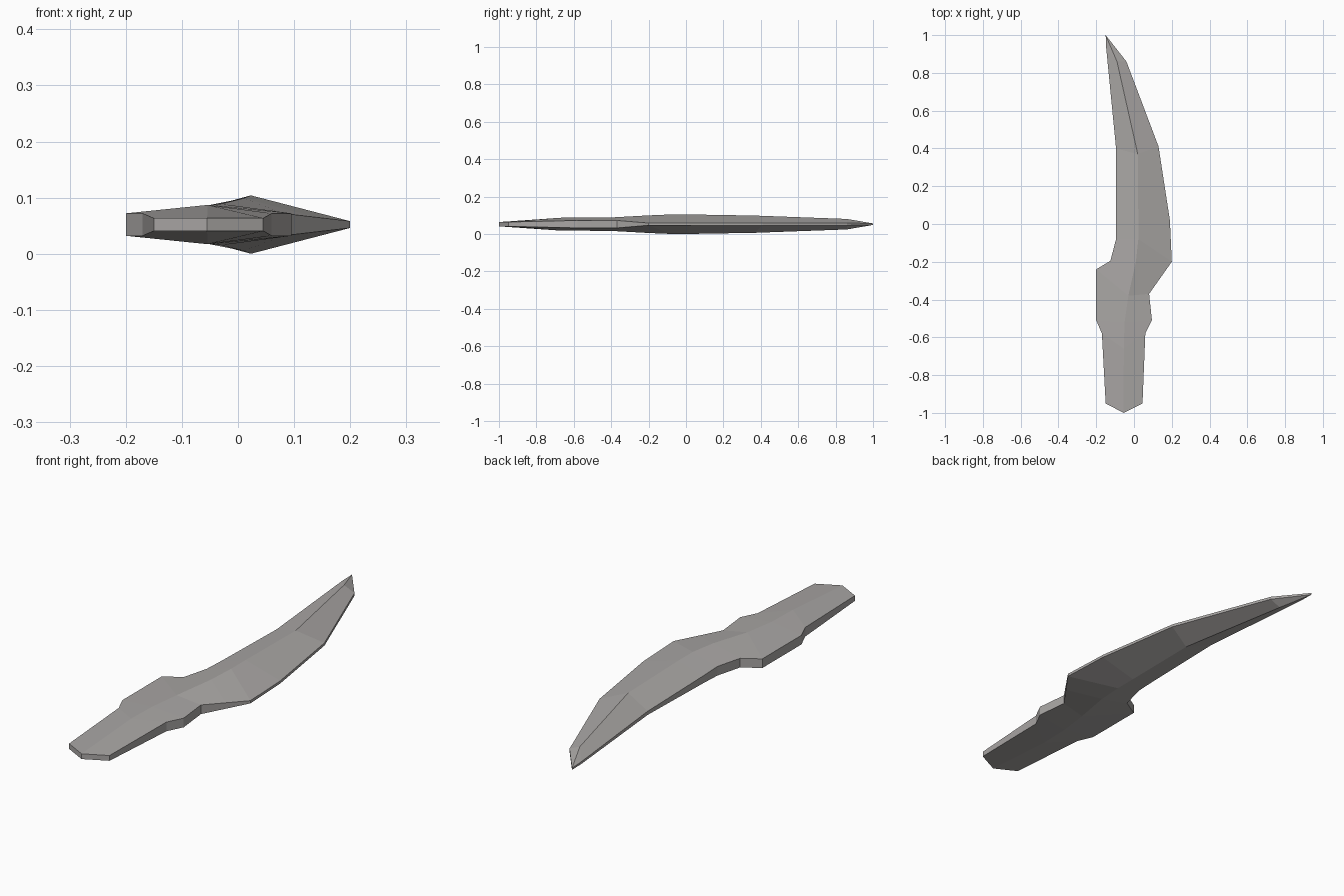
import bpy, bmesh

if "Cube" in bpy.data.objects:
    bpy.data.objects.remove(bpy.data.objects["Cube"])

MID_Z = 0.055

# Stations from blade tip to pommel: (x, y, half thickness) of
# the left rim, the central ridge and the right rim
TIP = (-0.15, 1.0, 0.004)
STATIONS = [
    ((-0.147, 0.93, 0.005), (-0.09, 0.86, 0.028), (-0.04, 0.86, 0.006)),
    ((-0.095, 0.40, 0.008), (0.02, 0.37, 0.046), (0.13, 0.41, 0.006)),
    ((-0.095, 0.02, 0.016), (0.023, 0.02, 0.052), (0.19, 0.02, 0.006)),
    ((-0.095, -0.08, 0.02), (0.023, -0.08, 0.052), (0.2, -0.2, 0.006)),
    ((-0.125, -0.195, 0.02), (0.01, -0.2, 0.047), (0.14, -0.285, 0.013)),
    ((-0.2, -0.24, 0.02), (-0.03, -0.38, 0.037), (0.08, -0.37, 0.02)),
    ((-0.2, -0.51, 0.02), (-0.05, -0.52, 0.035), (0.095, -0.51, 0.02)),
    ((-0.17, -0.58, 0.02), (-0.054, -0.66, 0.035), (0.06, -0.58, 0.02)),
    ((-0.15, -0.95, 0.0115), (-0.055, -1.0, 0.0115), (0.045, -0.95, 0.0115)),
]

steel = bpy.data.materials.new("warm grey")
steel.diffuse_color = (0.40, 0.385, 0.375, 1)
steel.use_nodes = True
steel.node_tree.nodes["Principled BSDF"].inputs["Base Color"].default_value = steel.diffuse_color

bm = bmesh.new()


def pair(p):
    """Upper and lower vertex of one outline or ridge point."""
    return [bm.verts.new((p[0], p[1], MID_Z + s * p[2])) for s in (1, -1)]


tip = pair(TIP)
rows = [[pair(p) for p in row] for row in STATIONS]

# Blade point
first = rows[0]
for side in (0, 1):
    for i in (0, 1):
        bm.faces.new((tip[side], first[i][side], first[i + 1][side]))
for i in (0, 2):
    bm.faces.new((tip[0], tip[1], first[i][1], first[i][0]))

# Ridged top and bottom, with the narrow rims
for a, b in zip(rows, rows[1:]):
    for side in (0, 1):
        for i in (0, 1):
            bm.faces.new((a[i][side], b[i][side], b[i + 1][side], a[i + 1][side]))
    for i in (0, 2):
        bm.faces.new((a[i][0], a[i][1], b[i][1], b[i][0]))

# Pointed pommel end
end = rows[-1]
for i in (0, 1):
    bm.faces.new((end[i][0], end[i][1], end[i + 1][1], end[i + 1][0]))

bmesh.ops.recalc_face_normals(bm, faces=bm.faces)
mesh = bpy.data.meshes.new("knife")
bm.to_mesh(mesh)
bm.free()
mesh.materials.append(steel)
# Shift so the lowest point rests on the ground
low = min(v.co.z for v in mesh.vertices)
for v in mesh.vertices:
    v.co.z -= low
knife = bpy.data.objects.new("knife", mesh)
bpy.context.collection.objects.link(knife)
